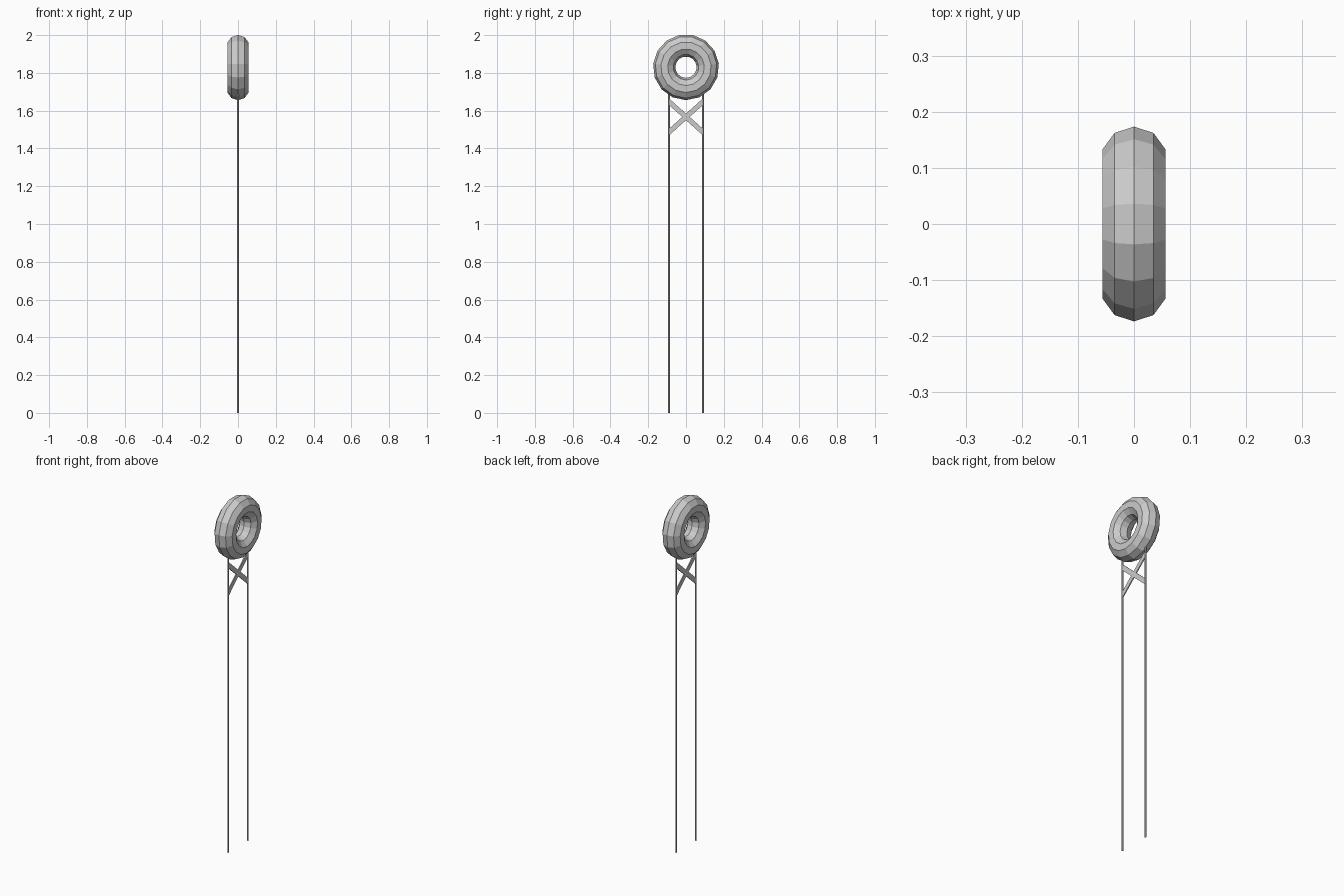
import bpy
import bmesh
from math import pi, sin, cos

if "Cube" in bpy.data.objects:
    bpy.data.objects.remove(bpy.data.objects["Cube"])

RING_Z = 1.83        # centre height of the ring
MAJOR, MINOR = 0.1155, 0.059
POLE_Y, POLE_R, POLE_TOP = 0.09, 0.004, 1.71


def finish(name, bm):
    bmesh.ops.recalc_face_normals(bm, faces=bm.faces)
    mesh = bpy.data.meshes.new(name)
    bm.to_mesh(mesh)
    bm.free()
    obj = bpy.data.objects.new(name, mesh)
    bpy.context.collection.objects.link(obj)
    return obj


# Low-poly ring: axis along x, 15 segments with a flat facet on top
bm = bmesh.new()
SEG, SIDES = 15, 10
rings = []
for i in range(SEG):
    a = 2 * pi * (i + 0.5) / SEG
    ring = []
    for j in range(SIDES):
        b = 2 * pi * j / SIDES
        r = MAJOR + MINOR * cos(b)
        ring.append(bm.verts.new((MINOR * sin(b), r * sin(a), RING_Z + r * cos(a))))
    rings.append(ring)
for i in range(SEG):
    p, q = rings[i], rings[(i + 1) % SEG]
    for j in range(SIDES):
        k = (j + 1) % SIDES
        bm.faces.new((p[j], p[k], q[k], q[j]))
finish("ring", bm)

# Two thin poles running up into the ring
for side, label in ((-1, "front"), (1, "back")):
    bpy.ops.mesh.primitive_cylinder_add(
        vertices=8, radius=POLE_R, depth=POLE_TOP,
        location=(0, side * POLE_Y, POLE_TOP / 2))
    bpy.context.object.name = label + "_pole"

# Flat cross brace between the poles, one X outline extruded along x
cz, rise, v, t = 1.567, 0.0805, 0.0175, 0.003
w = v * POLE_Y / rise
upper = [(w, 0), (POLE_Y, rise - v), (POLE_Y, rise + v), (0, v),
         (-POLE_Y, rise + v), (-POLE_Y, rise - v)]
outline = upper + [(-y, -z) for y, z in upper]
bm = bmesh.new()
face = bm.faces.new([bm.verts.new((-t, y, cz + z)) for y, z in outline])
ext = bmesh.ops.extrude_face_region(bm, geom=[face], use_keep_orig=True)
bmesh.ops.translate(bm, vec=(2 * t, 0, 0),
                    verts=[g for g in ext["geom"] if isinstance(g, bmesh.types.BMVert)])
finish("cross_brace", bm)
